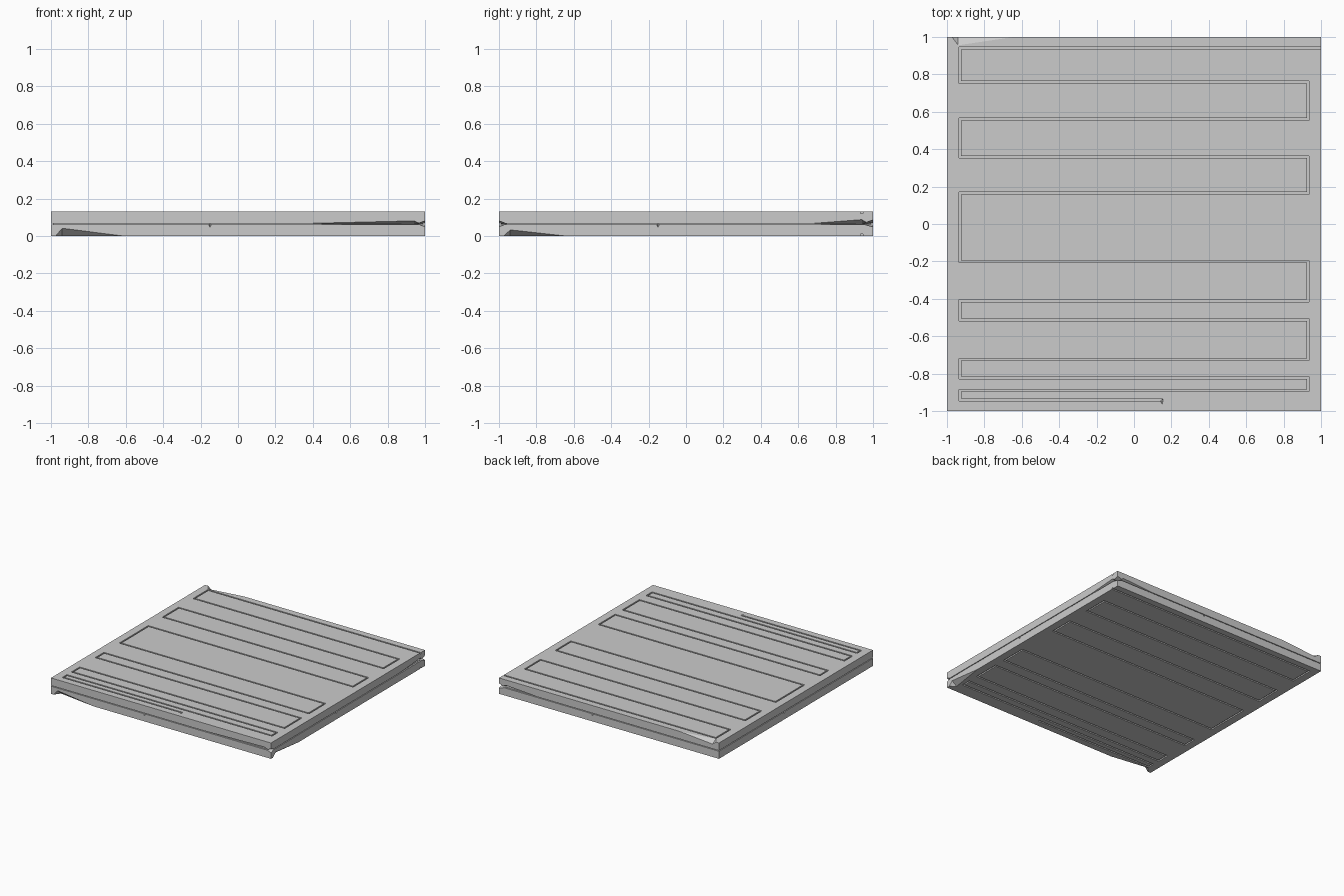
import bpy, bmesh
from mathutils import Vector

if "Cube" in bpy.data.objects:
    bpy.data.objects.remove(bpy.data.objects["Cube"])

H = 0.13      # slab thickness
S = 0.065     # height of the side seam
W = 0.006     # half width of the engraved groove


def to_object(name, bm):
    bmesh.ops.recalc_face_normals(bm, faces=bm.faces)
    me = bpy.data.meshes.new(name)
    bm.to_mesh(me)
    bm.free()
    ob = bpy.data.objects.new(name, me)
    bpy.context.collection.objects.link(ob)
    return ob


def box(name, lo, hi):
    bm = bmesh.new()
    bmesh.ops.create_cube(bm, size=1)
    for v in bm.verts:
        v.co = [(lo[i] + hi[i]) / 2 + v.co[i] * (hi[i] - lo[i]) for i in range(3)]
    return to_object(name, bm)


def wedge(name, pts):
    bm = bmesh.new()
    for p in pts:
        bm.verts.new(p)
    bmesh.ops.convex_hull(bm, input=bm.verts[:])
    return to_object(name, bm)


def ribbon(name, path, z0, z1):
    """Mitred rectangular channel that follows a right-angled path."""
    pts = [Vector(p) for p in path]
    dirs = [(b - a).normalized() for a, b in zip(pts, pts[1:])]
    normals = [Vector((-d.y, d.x)) for d in dirs]
    bm = bmesh.new()
    rings = []
    for i, p in enumerate(pts):
        n = normals[0] if i == 0 else normals[-1] if i == len(dirs) else normals[i - 1] + normals[i]
        a, b = p + n * W, p - n * W
        rings.append([bm.verts.new((q.x, q.y, z)) for q, z in ((a, z0), (b, z0), (b, z1), (a, z1))])
    for r, s in zip(rings, rings[1:]):
        for k in range(4):
            bm.faces.new((r[k], r[(k + 1) % 4], s[(k + 1) % 4], s[k]))
    bm.faces.new(rings[0])
    bm.faces.new(rings[-1])
    return to_object(name, bm)


def cut(target, cutter):
    mod = target.modifiers.new(cutter.name, 'BOOLEAN')
    mod.operation = 'DIFFERENCE'
    mod.solver = 'EXACT'
    mod.object = cutter
    cutter.hide_render = True
    bpy.context.view_layer.objects.active = target
    bpy.ops.object.modifier_apply(modifier=mod.name)
    bpy.data.objects.remove(cutter)


# Main slab
slab = box("slab", (-1, -1, 0), (1, 1, H))

# Serpentine groove, engraved on top and underside
rows = [0.94, 0.758, 0.56, 0.358, 0.165, -0.2, -0.41, -0.512, -0.725, -0.822, -0.89, -0.94]
path = [(1.02, rows[0])]
side = -0.93
for a, b in zip(rows, rows[1:]):
    path += [(side, a), (side, b)]
    side = -side
path.append((0.15, rows[-1]))
cut(slab, ribbon("top_groove", path, H - 0.01, H + 0.02))
cut(slab, ribbon("bottom_groove", path, -0.02, 0.01))

# Seam running round the four sides
for s in (-1, 1):
    for axis in (0, 1):
        lo, hi = [-1.05, -1.05, S - 0.003], [1.05, 1.05, S + 0.003]
        lo[axis], hi[axis] = sorted((s * 0.988, s * 1.05))
        cut(slab, box("seam", lo, hi))


# Long tapering chips along the edges: each starts at a corner and fades out
def chip(axis, sign, end, z, tip, length):
    """axis: direction of the edge; sign: which side; end: corner it is nearest to."""
    def pt(along, out, h):
        a, o = end * along, sign * out
        return (a, o, h) if axis == 0 else (o, a, h)
    cut(slab, wedge("chip", [pt(0.985, 1.01, z), pt(0.94, 1.01, tip),
                             pt(0.94 - length, 1.01, z), pt(0.94, 0.95, z)]))


chip(0, -1, -1, -0.003, 0.05, 0.42)
chip(1, 1, -1, -0.004, 0.04, 0.4)
chip(0, -1, 1, S, 0.084, 0.8)
chip(1, 1, 1, S, 0.092, 0.35)
chip(0, 1, 1, S, 0.09, 0.4)
chip(0, 1, -1, H + 0.003, 0.1, 0.4)

# Corner notches between the upper and lower lips
cut(slab, wedge("corner_notch", [(1.01, 1.01, 0.045), (1.01, 1.01, 0.09),
                                 (1.01, 0.94, S), (0.94, 1.01, S), (0.95, 0.95, S)]))
cut(slab, wedge("corner_notch", [(1.01, -1.01, 0.045), (1.01, -1.01, 0.085),
                                 (1.01, -0.96, S), (0.96, -1.01, S), (0.96, -0.96, S)]))

# Small nicks beside the grooves
for s in (-1, 1):
    x = 0.15 * s
    cut(slab, wedge("side_nick", [(x - 0.015, s * 1.01, S), (x + 0.015, s * 1.01, S),
                                  (x, s * 1.01, 0.035), (x, s * 0.98, S)]))
    cut(slab, wedge("side_nick", [(s * 1.01, -x - 0.015, S), (s * 1.01, -x + 0.015, S),
                                  (s * 1.01, -x, 0.035), (s * 0.98, -x, S)]))
cut(slab, wedge("top_nick", [(0.13, -0.935, H + 0.001), (0.157, -0.935, H + 0.001),
                             (0.152, -0.965, H + 0.001), (0.148, -0.945, H - 0.012)]))
